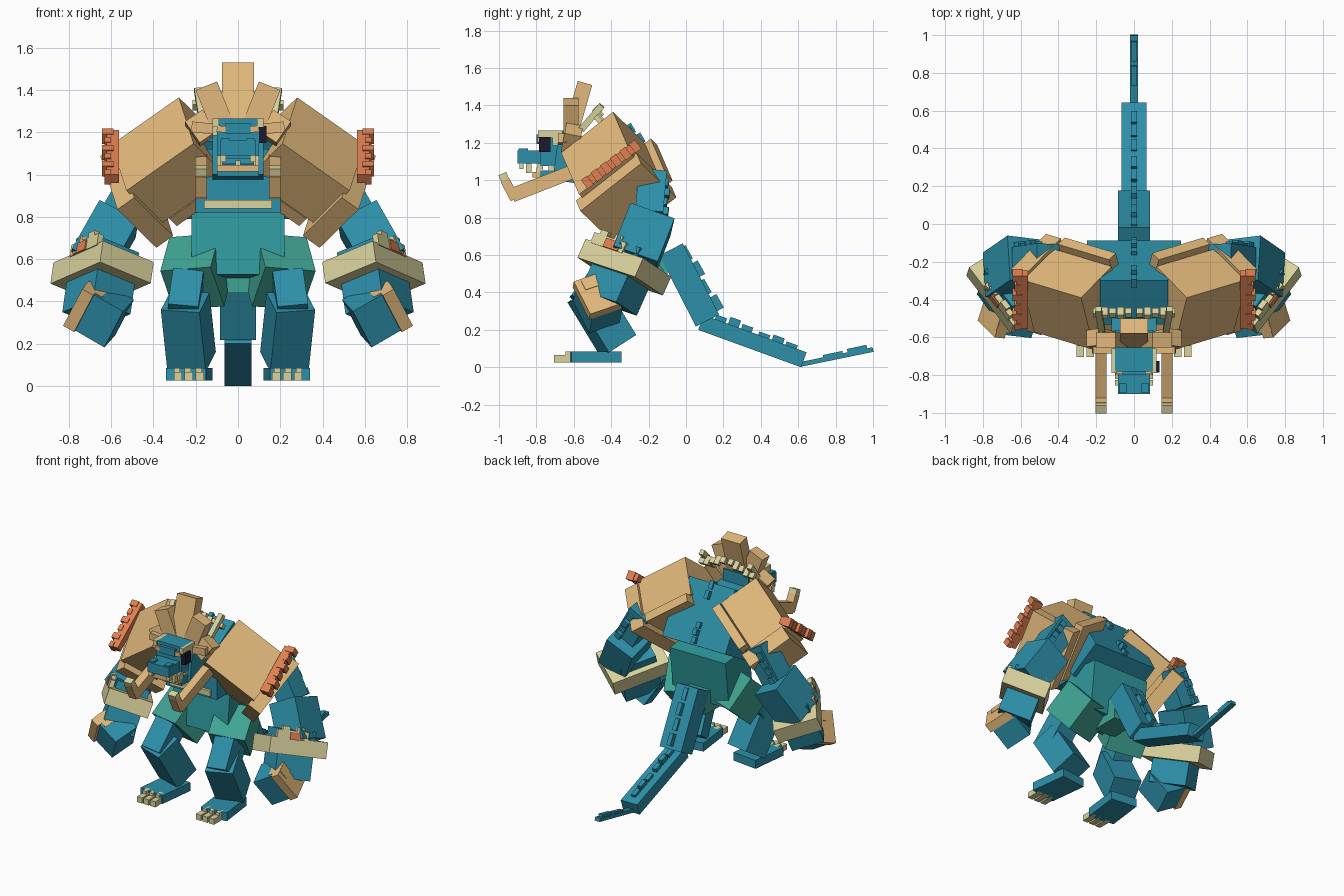
import bpy, math
from mathutils import Vector as V


def material(name, rgb):
    m = bpy.data.materials.new(name)
    m.diffuse_color = (*rgb, 1)
    return m


TEAL = material("teal hide", (0.026, 0.28, 0.40))
BELLY = material("belly teal", (0.028, 0.32, 0.34))
GREEN = material("thigh green", (0.05, 0.375, 0.295))
TAN = material("tan armour", (0.76, 0.485, 0.20))
PALE = material("pale bone", (0.70, 0.65, 0.34))
RUST = material("rust trim", (0.75, 0.215, 0.085))
DARK = material("dark eye", (0.012, 0.009, 0.026))

FACES = [(0, 1, 3, 2), (4, 6, 7, 5), (0, 4, 5, 1), (2, 3, 7, 6), (0, 2, 6, 4), (1, 5, 7, 3)]
X, Y, Z = V((1, 0, 0)), V((0, 1, 0)), V((0, 0, 1))


def frame(u, v):
    """Orthonormal axes: u kept, v squared up to it."""
    u = V(u).normalized()
    v = V(v)
    v = (v - u * v.dot(u)).normalized()
    return u, v, u.cross(v)


def box(c, size, u=X, v=Y):
    """Corners of an oriented box; size runs along u, v and u x v."""
    a = [d * s / 2 for d, s in zip(frame(u, v), size)]
    return [V(c) + a[0] * i + a[1] * j + a[2] * k
            for i in (-1, 1) for j in (-1, 1) for k in (-1, 1)]


def beam(p0, p1, w, d, side=X):
    """Box running from p0 to p1, w wide along side and d deep."""
    p0, p1 = V(p0), V(p1)
    return box((p0 + p1) / 2, ((p1 - p0).length, w, d), p1 - p0, side)


def part(name, mat, boxes, mirror=False):
    for s, tag in ((1, "_right"), (-1, "_left")) if mirror else ((1, ""),):
        verts, faces = [], []
        for b in boxes:
            n = len(verts)
            verts += [(p.x * s, p.y, p.z) for p in b]
            faces += [tuple(n + i for i in (f if s > 0 else f[::-1])) for f in FACES]
        me = bpy.data.meshes.new(name + tag)
        me.from_pydata(verts, [], faces)
        me.materials.append(mat)
        bpy.context.collection.objects.link(bpy.data.objects.new(name + tag, me))


def ridge(p0, p1, n, h, w=0.03):
    """Stepped blocks of alternating height along a line."""
    p0, p1 = V(p0), V(p1)
    step = (p1 - p0) / n
    return [box(p0 + step * (i + 0.5), (step.length * 0.8, w, h * (1 + 0.7 * (i % 2))), step, X)
            for i in range(n)]


# torso
UP = V((0, -0.5, 0.87))
part("chest", TEAL, [box(V((0, -0.31, 1.04)) - UP * 0.11, (0.5, 0.2, 0.27), X, UP),
                     box((0, -0.31, 1.04), (0.36, 0.42, 0.268), X, UP)])
part("chest_front", TEAL, [box((0, -0.46, 0.97), (0.4, 0.13, 0.30))])
part("abdomen", BELLY, [box((0, -0.285, 0.68), (0.44, 0.27, 0.34), X, (0, 1, -0.12))])
part("pelvis", GREEN, [box((0, -0.2, 0.52), (0.16, 0.2, 0.16))])
part("chest_band", PALE, [box((0, -0.52, 0.86), (0.32, 0.05, 0.04))])
part("neck", TEAL, [beam((0, -0.4, 1.06), (0, -0.7, 1.1), 0.24, 0.2)])
part("back_spikes", TEAL, ridge((0, -0.32, 1.3), (0, -0.25, 1.18), 2, 0.05)
     + ridge((0, -0.17, 1.06), (0, -0.09, 0.93), 3, 0.05))

# tail
part("tail", TEAL, [beam((0, -0.08, 0.63), (0, 0.115, 0.25), 0.17, 0.14),
                    beam((0, 0.08, 0.24), (0, 0.63, 0.04), 0.13, 0.085),
                    beam((0, 0.61, 0.015), (0, 1.0, 0.095), 0.04, 0.025)])
part("tail_spikes", TEAL, ridge((0, -0.03, 0.65), (0, 0.17, 0.29), 4, 0.05)
     + ridge((0, 0.15, 0.265), (0, 0.36, 0.19), 3, 0.04)
     + ridge((0, 0.38, 0.18), (0, 0.6, 0.10), 3, 0.03)
     + ridge((0, 0.72, 0.055), (0, 0.98, 0.11), 2, 0.015))

# head and jaws
part("head", TEAL, [box((0, -0.67, 1.17), (0.2, 0.22, 0.19)),
                    box((0, -0.81, 1.125), (0.17, 0.18, 0.07)),
                    box((0, -0.75, 1.22), (0.12, 0.1, 0.05))])
part("nostril_bumps", TEAL, [box((0.06, -0.87, 1.15), (0.04, 0.05, 0.04))], True)
part("lower_jaw", TEAL, [beam((0, -0.56, 1.03), (0, -0.78, 1.02), 0.2, 0.06)])
part("teeth", PALE, [box((x, -0.88, 1.08), (0.025, 0.02, 0.04)) for x in (-0.07, 0.07)]
     + [box((x, -0.79, 1.05), (0.025, 0.02, 0.035)) for x in (-0.085, 0, 0.085)])
part("side_teeth", PALE, [box((0.09, y, 1.065), (0.02, 0.03, 0.05))
                          for y in (-0.84, -0.78, -0.72)], True)
part("jaw_plate", TAN, [box((0, -0.8, 1.03), (0.2, 0.04, 0.03))])
part("brow", TAN, [box((0.075, -0.785, 1.215), (0.05, 0.02, 0.03), (1, 0, 0.1), Y),
                   box((0.16, -0.66, 1.22), (0.12, 0.05, 0.05), (1, 0, 0.1), Y)], True)
part("eye_rim", PALE, [box((0.105, -0.725, 1.245), (0.03, 0.13, 0.04)),
                       box((0.105, -0.70, 1.21), (0.03, 0.03, 0.05))], True)
part("eye", DARK, [box((0.117, -0.755, 1.19), (0.035, 0.062, 0.08))])

# tusks
part("tusk", TAN, [beam((0.175, -0.93, 0.92), (0.175, -0.57, 1.06), 0.058, 0.075),
                   beam((0.175, -0.915, 0.9), (0.175, -0.968, 1.0), 0.058, 0.05)], True)
part("tusk_tip", PALE, [beam((0.175, -0.965, 0.995), (0.175, -0.982, 1.035), 0.058, 0.045)], True)

# crest and frill
part("crest", TAN, [beam((0, -0.62, 1.24), (0, -0.54, 1.52), 0.15, 0.08)])
part("crest_side", TAN, [beam((0.07, -0.615, 1.22), (0.15, -0.615, 1.42), 0.11, 0.08)], True)
part("cheek_plate", TAN, [beam((0.14, -0.62, 1.17), (0.21, -0.6, 1.27), 0.1, 0.09)], True)
part("frill", PALE, [box((0.03 + 0.042 * i, -0.47, 1.375 - 0.012 * i),
                         (0.036, 0.03, 0.04 + 0.02 * (i % 2)), X, (0, 0.7, 0.7))
                     for i in range(5)], True)
part("frill_spines", PALE, [beam((0.17, -0.56, 1.27), (0.19, -0.45, 1.4), 0.035, 0.035)], True)

# shoulder armour, placed in its own tilted frame
A = V((0.28, -0.39, 1.365))
U, O, D = frame((0.07, 0.28, 0.22), (0.34, 0.14, -0.2))


def shoulder_box(u, o, d, su, so, sd):
    return box(A + U * u + O * o + D * d, (su, so, sd), U, O)


part("shoulder_armour", TAN, [shoulder_box(-0.18, 0.2, 0.14, 0.36, 0.4, 0.28)], True)
part("shoulder_back_plate", TAN, [shoulder_box(-0.16, 0.18, 0.315, 0.40, 0.34, 0.06)], True)
part("shoulder_lower_plate", TAN, [shoulder_box(-0.19, 0.435, 0.19, 0.42, 0.10, 0.32)], True)
TU, TC = V((0, 0.28, 0.21)).normalized(), V((0.592, -0.40, 1.085))
part("shoulder_trim", RUST, [box(TC, (0.35, 0.06, 0.05), TU, X)]
     + [box(TC + TU * (0.064 * i - 0.16) + X * 0.025, (0.04, 0.03 + 0.025 * (i % 2), 0.06), TU, X)
        for i in range(6)], True)

# arms
part("shoulder_joint", TEAL, [beam((0.45, -0.18, 1.02), (0.58, -0.2, 0.8), 0.15, 0.15)], True)
part("upper_arm", TEAL, [beam((0.57, -0.19, 0.79), (0.70, -0.28, 0.56), 0.25, 0.21,
                              (0.1, 0.88, -0.4))], True)
part("arm_spikes", TEAL, [box((0.515 + 0.03 * i, -0.115 - 0.003 * i, 0.98 - 0.05 * i),
                              (0.045, 0.04 + 0.02 * (i % 2), 0.04), (0.5, -0.1, -0.8), Y)
                          for i in range(4)], True)
E1, E2, F = frame((-0.24, 0.15, -0.1), (0.15, 0.32, -0.12))
C = V((0.643, -0.33, 0.535))
part("forearm", TEAL, [box(C + F * 0.05, (0.22, 0.25, 0.32), E1, E2)], True)
part("bracer", PALE, [box(C, (0.30, 0.40, 0.11), E1, E2)], True)
part("bracer_studs", PALE, [box(C - E1 * 0.14 - E2 * 0.05 - F * 0.075, (0.03, 0.22, 0.06), E1, E2)]
     + [box(C - E1 * 0.14 - E2 * (0.05 + e) - F * 0.115, (0.03, 0.05, 0.03), E1, E2)
        for e in (-0.05, 0.05)], True)
part("bracer_mark", RUST, [box(C - E1 * 0.157 - E2 * 0.02 - F * 0.07, (0.009, 0.1, 0.05), E1, E2)], True)
G, H = (0.86, 0.1, 0.5), (-0.4, -0.4, 0.8)
part("fist", TEAL, [box((0.64, -0.47, 0.34), (0.18, 0.21, 0.18), G, H)], True)
part("knuckles", TAN, [box((0.73, -0.475, 0.385), (0.06, 0.215, 0.185), G, H)], True)
part("thumb", TAN, [box((0.69, -0.52, 0.43), (0.10, 0.07, 0.08), G, H)], True)

# legs
part("thigh", GREEN, [box((0.195, -0.32, 0.54), (0.25, 0.24, 0.25), (1, 0.32, -0.08), (0, 0.77, 0.64))], True)
part("knee", TEAL, [beam((0.235, -0.42, 0.5), (0.26, -0.55, 0.33), 0.145, 0.17)], True)
part("shin", TEAL, [beam((0.25, -0.535, 0.40), (0.22, -0.365, 0.12), 0.19, 0.18, (1, 0.25, 0.12))], True)
part("foot", TEAL, [box((0.23, -0.49, 0.055), (0.19, 0.27, 0.06), (1, 0.12, 0), Y)], True)
part("toes", PALE, [box((0.18 + 0.052 * i, -0.65, 0.045), (0.04, 0.11, 0.04)) for i in range(3)]
     + [box((0.185 + 0.052 * i, -0.62, 0.07), (0.03, 0.05, 0.03)) for i in range(3)], True)
